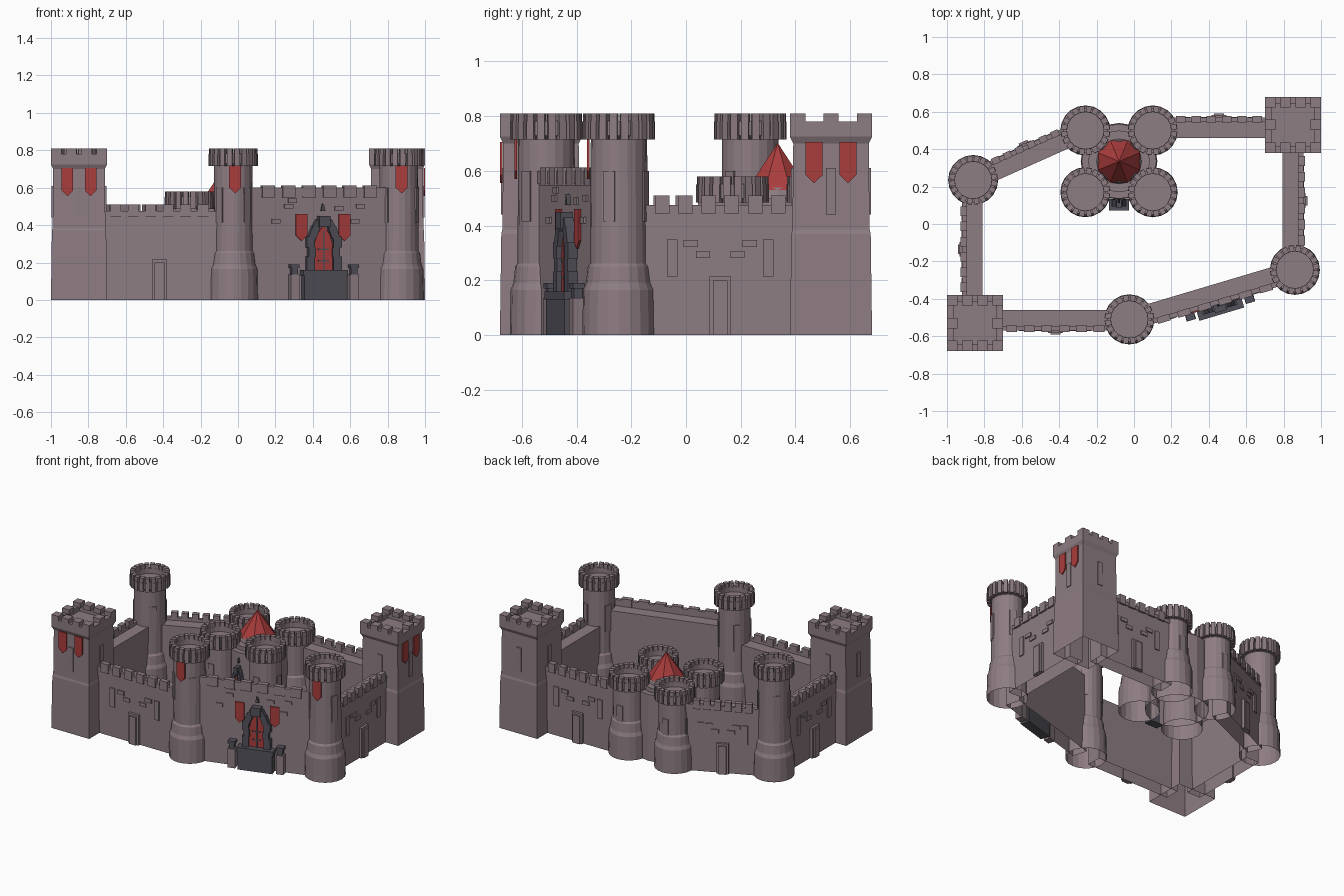
import bpy, bmesh, math
from mathutils import Matrix, Vector

if "Cube" in bpy.data.objects:
    bpy.data.objects.remove(bpy.data.objects["Cube"])

def material(name, rgb):
    m = bpy.data.materials.new(name)
    m.diffuse_color = (*rgb, 1)
    m.use_nodes = True
    m.node_tree.nodes["Principled BSDF"].inputs["Base Color"].default_value = m.diffuse_color
    return m

STONE = material("mauve stone", (0.27, 0.205, 0.225))
DARK = material("dark slate", (0.085, 0.08, 0.1))
RED = material("red cloth", (0.40, 0.045, 0.045))

def frame(x, y, ang=0.0, z=0.0):
    return Matrix.Translation((x, y, z)) @ Matrix.Rotation(ang, 4, 'Z')

def finish(bm, name, mat, M=Matrix()):
    bmesh.ops.recalc_face_normals(bm, faces=bm.faces)
    me = bpy.data.meshes.new(name)
    bm.to_mesh(me)
    bm.free()
    me.materials.append(mat)
    ob = bpy.data.objects.new(name, me)
    ob.matrix_world = M
    bpy.context.collection.objects.link(ob)
    return ob

def box(bm, x0, x1, y0, y1, z0, z1, M=Matrix(), tilt=0.0):
    c = Vector(((x0 + x1) / 2, (y0 + y1) / 2, (z0 + z1) / 2))
    S = Matrix.Diagonal((x1 - x0, y1 - y0, z1 - z0, 1))
    bmesh.ops.create_cube(bm, size=1, matrix=M @ Matrix.Translation(c) @ Matrix.Rotation(tilt, 4, 'Y') @ S)

def lathe(bm, profile, n, phase=0.0, k=1.0):
    """Turned shape, open below and capped at the last ring."""
    prev = None
    for r, z in profile:
        ring = [bm.verts.new((k * r * math.cos(phase + math.tau * i / n),
                              k * r * math.sin(phase + math.tau * i / n), z)) for i in range(n)]
        if prev:
            for i in range(n):
                j = (i + 1) % n
                bm.faces.new((prev[i], prev[j], ring[j], ring[i]))
        prev = ring
    bm.faces.new(prev)

def plate(bm, outline, y0, y1):
    """Outline in x,z extruded from y0 to y1."""
    a = [bm.verts.new((x, y0, z)) for x, z in outline]
    b = [bm.verts.new((x, y1, z)) for x, z in outline]
    bm.faces.new(a)
    bm.faces.new(b[::-1])
    for i in range(len(a)):
        j = (i + 1) % len(a)
        bm.faces.new((a[i], b[i], b[j], a[j]))

def banner(name, M, x, y, top, w=0.064, h=0.145):
    bm = bmesh.new()
    plate(bm, [(x - w / 2, top), (x + w / 2, top), (x + w / 2, top - h + 0.03),
               (x, top - h), (x - w / 2, top - h + 0.03)], y - 0.004, y + 0.004)
    finish(bm, name, RED, M)

def round_tower(name, x, y, h, slits):
    bm = bmesh.new()
    c = h - 0.095
    lathe(bm, [(0.134, 0), (0.131, 0.165), (0.121, 0.19), (0.114, 0.25), (0.106, 0.262), (0.103, c),
               (0.120, c + 0.015), (0.120, h - 0.028), (0.098, h - 0.028), (0.098, h - 0.065)], 20)
    # crown of corbels and merlons
    for i in range(20):
        R = Matrix.Rotation(math.tau * (i + 0.5) / 20, 4, 'Z')
        box(bm, 0.098, 0.130, -0.014, 0.014, h - 0.03, h, R)
        box(bm, 0.110, 0.132, -0.014, 0.014, c, h - 0.03, R)
    # arrow slit plates
    for a in slits:
        R = Matrix.Rotation(math.radians(a), 4, 'Z')
        box(bm, 0.09, 0.108, -0.022, 0.022, c - 0.30, c - 0.115, R)
    finish(bm, name, STONE, frame(x, y))

def square_tower(name, x, y):
    bm = bmesh.new()
    lathe(bm, [(0.15, 0), (0.145, 0.37), (0.141, 0.385), (0.138, 0.70), (0.15, 0.725), (0.15, 0.78),
               (0.112, 0.78), (0.112, 0.745)], 4, math.pi / 4, math.sqrt(2))
    # merlons
    for sy in (-0.122, 0.122):
        for mx in (-0.122, -0.042, 0.042, 0.122):
            box(bm, mx - 0.028, mx + 0.028, sy - 0.028, sy + 0.028, 0.775, 0.81)
        box(bm, sy - 0.028, sy + 0.028, -0.028, 0.028, 0.775, 0.81)
    # arrow slit plates
    for i in range(4):
        R = Matrix.Rotation(i * math.pi / 2, 4, 'Z')
        box(bm, -0.019, 0.019, -0.146, -0.13, 0.44, 0.61, R)
    finish(bm, name, STONE, frame(x, y))

def wall(name, p, q, h, plain=False):
    p, q = Vector(p), Vector(q)
    d, m, L = q - p, (p + q) / 2, (q - p).length
    M = frame(m.x, m.y, math.atan2(d.y, d.x))
    bm = bmesh.new()
    e = L / 2 + 0.05
    box(bm, -e, e, -0.055, 0.05, 0, h - 0.055)
    bmesh.ops.delete(bm, geom=[f for f in bm.faces if f.calc_center_median().z < 0.01], context='FACES')
    # parapet and merlons on the outer edge
    low = 0.012 if plain else 0.035
    box(bm, -e, e, -0.06, -0.035, h - 0.06, h - low)
    n = 6
    for i in range(n):
        c = (i + 0.5) * L / n - L / 2
        w = L / n * 0.31
        box(bm, c - w, c + w, -0.068, -0.033, h - 0.065, h)
    if not plain:
        k = min(1, L / 0.5)
        for s in (-1, 1):
            box(bm, s * 0.175 * k - 0.019, s * 0.175 * k + 0.019, -0.063, -0.05, 0.215, 0.35)
            for bx, bz in ((0.108, 0.335), (0.063, 0.295)):
                box(bm, s * bx * k - 0.026, s * bx * k + 0.026, -0.063, -0.05, bz - 0.013, bz + 0.013)
        # buttress
        box(bm, -0.04, 0.04, -0.072, -0.05, 0, 0.215)
        box(bm, -0.026, 0.026, -0.082, -0.05, 0, 0.20)
    else:
        for bx, bz in ((-0.24, 0.42), (-0.17, 0.50), (-0.15, 0.53), (0.11, 0.49), (0.2, 0.42), (0.23, 0.5)):
            box(bm, bx - 0.024, bx + 0.024, -0.063, -0.05, bz - 0.012, bz + 0.012)
    finish(bm, name, STONE, M)
    return M

def gate(name, M):
    # entrance block with a panelled front, arch stones, keystone and spike
    bm = bmesh.new()
    box(bm, -0.118, 0.118, -0.11, -0.045, 0, 0.135)
    box(bm, -0.125, 0.125, -0.115, -0.045, 0.13, 0.16)
    for s in (-1, 1):
        for x, z, w, h, t in ((0.074, 0.195, 0.045, 0.075, 0), (0.066, 0.255, 0.04, 0.05, 0),
                              (0.074, 0.31, 0.045, 0.06, 0), (0.055, 0.36, 0.042, 0.06, -0.35),
                              (0.038, 0.40, 0.035, 0.05, -0.5)):
            box(bm, s * x - w / 2, s * x + w / 2, -0.09, -0.05, z - h / 2, z + h / 2, tilt=s * t)
    box(bm, -0.032, 0.032, -0.10, -0.05, 0.39, 0.45)
    plate(bm, [(-0.012, 0.475), (0.012, 0.475), (0.006, 0.505), (-0.004, 0.515)], -0.07, -0.05)
    # door bars
    box(bm, -0.004, 0.004, -0.078, -0.06, 0.16, 0.37)
    for z in (0.21, 0.27):
        box(bm, -0.03, 0.03, -0.077, -0.06, z - 0.004, z + 0.004)
    finish(bm, name + "_stones", DARK, M)
    bm = bmesh.new()
    plate(bm, [(-0.055, 0.15), (0.055, 0.15), (0.055, 0.28), (0.035, 0.35), (0, 0.40),
               (-0.035, 0.35), (-0.055, 0.28)], -0.072, -0.05)
    finish(bm, name + "_door", RED, M)

# corner towers
square_tower("front_left_square_tower", -0.85, -0.53)
square_tower("back_right_square_tower", 0.85, 0.53)
round_tower("front_round_tower", -0.025, -0.51, 0.81, (-135, -45, 45, 135))
round_tower("right_round_tower", 0.86, -0.245, 0.81, (-135, -20, 70, 160))
round_tower("left_round_tower", -0.86, 0.235, 0.81, (-45, 45, 135, 200))

# curtain walls, listed counter-clockwise so the outside is local -y
wall("front_wall", (-0.70, -0.51), (-0.14, -0.51), 0.51)
wall("right_wall", (0.845, -0.13), (0.845, 0.38), 0.51)
wall("back_wall", (0.70, 0.51), (0.21, 0.51), 0.51)
wall("back_left_wall", (-0.37, 0.45), (-0.75, 0.28), 0.51)
wall("left_wall", (-0.86, 0.11), (-0.86, -0.38), 0.51)
G = wall("gate_wall", (0.09, -0.475), (0.745, -0.28), 0.612, plain=True)

# main gate, side posts and gate banners
T = G @ Matrix.Translation((0.02, 0, 0))
gate("main_gate", T)
for s in (-1, 1):
    P = T @ Matrix.Translation((s * 0.165, -0.08, 0))
    bm = bmesh.new()
    box(bm, -0.026, 0.026, -0.02, 0.03, 0, 0.135)
    finish(bm, "gate_post", STONE, P)
    bm = bmesh.new()
    box(bm, -0.017, 0.017, -0.014, 0.02, 0.135, 0.17)
    box(bm, -0.024, 0.024, -0.02, 0.026, 0.17, 0.19)
    finish(bm, "gate_post_cap", DARK, P)
    banner("gate_banner", T, s * 0.12, -0.062, 0.46)

# tower banners
for s in (-1, 1):
    banner("square_tower_banner", frame(-0.85, -0.53), s * 0.062, -0.145, 0.705, 0.062, 0.15)
    banner("square_tower_banner", frame(0.85, 0.53, math.pi / 2), s * 0.062, -0.145, 0.705, 0.062, 0.15)
banner("front_tower_banner", frame(-0.015, -0.51), 0, -0.112, 0.715)
banner("right_tower_banner", frame(0.875, -0.245), 0, -0.112, 0.715)

# keep: four towers around a drum with a spire
KX, KY = -0.08, 0.335
for sx in (-1, 1):
    for sy in (-1, 1):
        a = math.degrees(math.atan2(sy, sx))
        round_tower("keep_tower", KX + sx * 0.18, KY + sy * 0.165, 0.58, (a - 45, a + 45))
bm = bmesh.new()
lathe(bm, [(0.205, 0), (0.2, 0.47), (0.165, 0.47), (0.165, 0.50), (0.12, 0.50), (0.11, 0.54)], 20)
finish(bm, "keep_drum", STONE, frame(KX, KY))
bm = bmesh.new()
lathe(bm, [(0.02, 0.53), (0.122, 0.53), (0.002, 0.70)], 8, math.pi / 8)
finish(bm, "keep_spire", RED, frame(KX, KY))
gate("keep_gate", frame(KX, KY - 0.16) @ Matrix.Diagonal((0.42, 0.9, 0.85, 1)))
